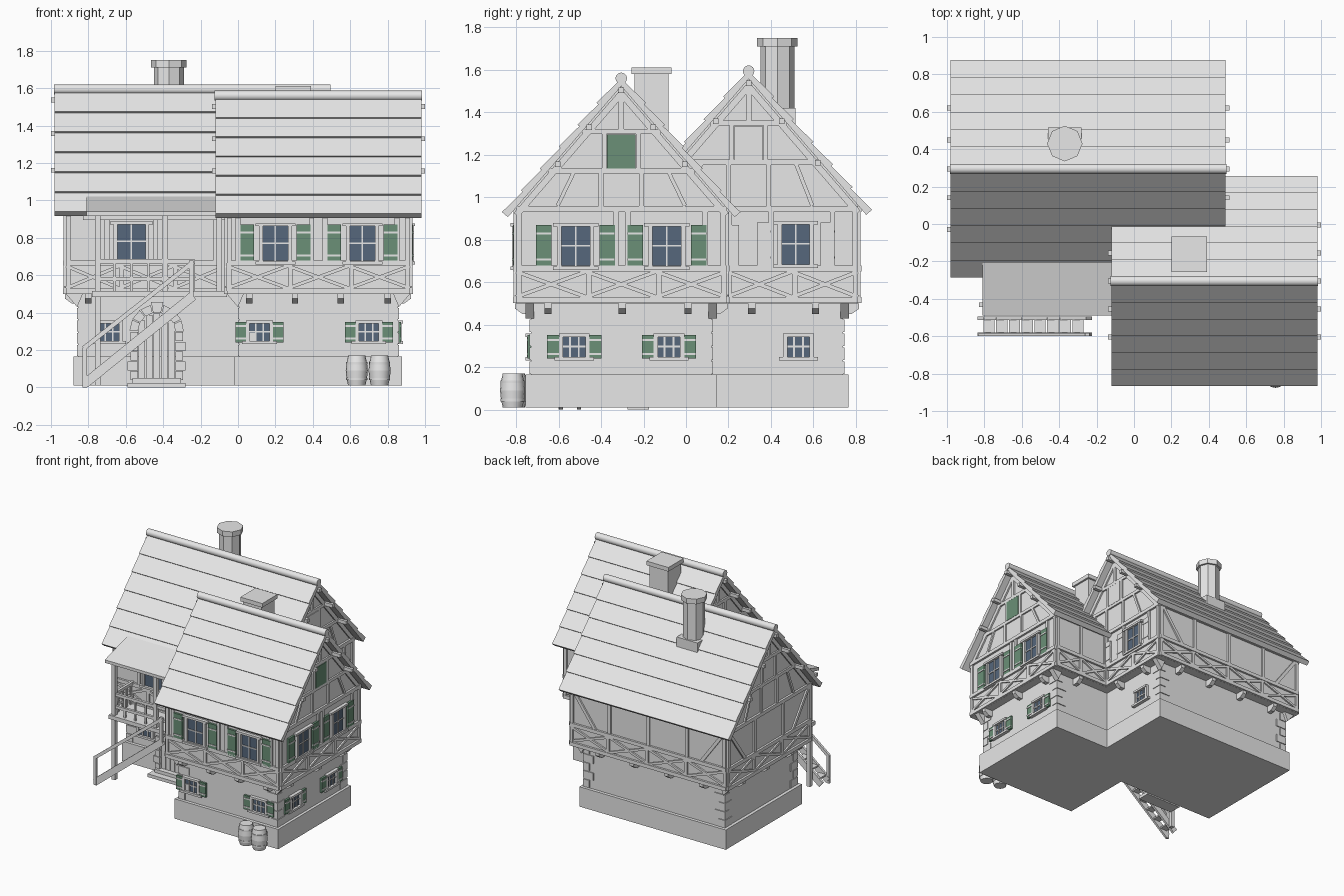
import bpy, bmesh, math
from mathutils import Matrix, Vector

if "Cube" in bpy.data.objects:
    bpy.data.objects.remove(bpy.data.objects["Cube"])


def material(name, rgb):
    m = bpy.data.materials.new(name)
    m.use_nodes = True
    m.diffuse_color = (*rgb, 1)
    m.node_tree.nodes["Principled BSDF"].inputs["Base Color"].default_value = (*rgb, 1)
    return m


GREY = material("light grey", (0.8, 0.8, 0.8))
GREEN = material("shutter green", (0.145, 0.28, 0.185))
GLASS = material("window blue", (0.093, 0.136, 0.2))
parts = {}


def part(name, mat=GREY):
    if name not in parts:
        parts[name] = (bmesh.new(), mat)
    return parts[name][0]


# Local wall frame: x runs along the wall, y points outward, z is up
SWAP = Matrix(((0, 1, 0, 0), (1, 0, 0, 0), (0, 0, 1, 0), (0, 0, 0, 1)))
WORLD = Matrix.Identity(4)


def wall(side, at):
    sign = 1 if side in ("right", "back") else -1
    m = Matrix.Translation((0, at, 0)) @ Matrix.Diagonal((1, sign, 1, 1))
    return SWAP @ m if side in ("right", "left") else m


def prism(name, m, poly, d0, d1, mat=GREY):
    bm = part(name, mat)
    a, b = [[bm.verts.new(m @ Vector((u, d, v))) for u, v in poly] for d in (d0, d1)]
    bm.faces.new(a)
    bm.faces.new(b[::-1])
    for i in range(len(a)):
        j = (i + 1) % len(a)
        bm.faces.new((a[j], a[i], b[i], b[j]))


def box(name, m, u0, u1, d0, d1, v0, v1, mat=GREY):
    prism(name, m, [(u0, v0), (u1, v0), (u1, v1), (u0, v1)], d0, d1, mat)


def strut(name, m, p, q, w=0.025, d0=-0.005, d1=0.012):
    p, q = Vector(p), Vector(q)
    n = (q - p).orthogonal().normalized() * w / 2
    prism(name, m, [p + n, q + n, q - n, p - n], d0, d1)


def cone(name, x, y, z0, z1, r0, r1, seg=8):
    bmesh.ops.create_cone(part(name), cap_ends=True, segments=seg, radius1=r0, radius2=r1,
                          depth=z1 - z0, matrix=Matrix.Translation((x, y, (z0 + z1) / 2)))


def window(m, u, v0, v1, w, bars, gap=0, shutter_w=0, mat=GREEN, h=0.03):
    box("window_glass", m, u - w / 2, u + w / 2, 0, 0.006, v0, v1, GLASS)
    for s in (-1, 1):
        box("window_frame", m, u + s * w / 2 - 0.01, u + s * w / 2 + 0.01, 0, 0.02, v0, v1)
    for v, e in ((v0, 0.03), (v1, h)):
        box("window_frame", m, u - w / 2 - e, u + w / 2 + e, 0, 0.026, v - 0.008, v + 0.008)
    for i in range(1, bars):
        c = u - w / 2 + w * i / bars
        box("window_bars", m, c - 0.004, c + 0.004, 0, 0.013, v0, v1)
    mid = v0 + (v1 - v0) * 0.52
    box("window_bars", m, u - w / 2, u + w / 2, 0, 0.012, mid - 0.004, mid + 0.004)
    if shutter_w:
        for s in (-1, 1):
            shutter(m, u + s * gap, v0, v1, shutter_w, mat)


def shutter(m, c, v0, v1, w, mat):
    name = "green_shutter" if mat is GREEN else "plain_shutter"
    box(name, m, c - w / 2, c + w / 2, 0, 0.016, v0, v1, mat)
    for f in (0.2, 0.8):
        v = v0 + (v1 - v0) * f
        box("shutter_strap", m, c - w / 2, c + w / 2, 0.01, 0.02, v - 0.005, v + 0.005)


# Timber frame of one storey: rails, posts, crossed braces and corbels
def frame(m, u0, u1, cells, posts=(), corbels=(), braces=False):
    for v in (0.515, 0.665, 0.945):
        strut("timber_rail", m, (u0, v), (u1, v), 0.028, d1=0.016)
    for u in (u0 + 0.014, u1 - 0.014, *posts):
        strut("timber_post", m, (u, 0.665), (u, 0.945))
    step = (u1 - u0) / cells
    for i in range(cells):
        a, b = u0 + i * step, u0 + (i + 1) * step
        strut("timber_cross", m, (a, 0.53), (b, 0.65), 0.018)
        strut("timber_cross", m, (a, 0.65), (b, 0.53), 0.018, d1=0.011)
        strut("timber_post", m, (a + 0.012, 0.515), (a + 0.012, 0.665))
    strut("timber_post", m, (u1 - 0.012, 0.515), (u1 - 0.012, 0.665))
    if braces:
        strut("timber_brace", m, (u0 + 0.22, 0.67), (u0 + 0.03, 0.93))
        strut("timber_brace", m, (u1 - 0.22, 0.67), (u1 - 0.03, 0.93))
    for u in corbels:
        prism("corbel", m @ SWAP, [(-0.07, 0.5), (0.005, 0.5), (0.005, 0.475), (-0.03, 0.45), (-0.07, 0.45)],
              u - 0.017, u + 0.017)


def gable(m, yc, hw, apex, slope, lift, panel_mat=None):
    low, high = 1.125 + lift, 1.31 + lift
    for v in (low, high):
        half = (apex - v) / slope
        strut("gable_rail", m, (yc - half, v), (yc + half, v))
    for s in (-1, 1):
        strut("gable_post", m, (yc + s * 0.095, 0.95), (yc + s * 0.095, low), 0.022)
        strut("gable_post", m, (yc + s * 0.08, low), (yc + s * 0.08, high), 0.022)
        strut("gable_rafter", m, (yc, apex - 0.035), (yc + s * hw, apex - 0.035 - slope * hw), 0.03)
        strut("gable_brace", m, (yc + s * 0.3, 0.96), (yc + s * 0.22, low), 0.018)
    strut("gable_post", m, (yc, high), (yc, apex - 0.02))
    if panel_mat:
        box("loft_hatch" if panel_mat is GREEN else "loft_panel", m, yc - 0.066, yc + 0.066,
            0, 0.014, low + 0.01, high - 0.015, panel_mat)


# House wing: plinth, stone storey, jettied storey with gables, stepped roof
def wing(name, x0, x1, yc, hw, apex, slope, roof_hw, purlins):
    y0, y1 = yc - hw, yc + hw
    box(name + "_plinth", WORLD, x0 + 0.04, x1 - 0.043, y0 + 0.045, y1 - 0.045, 0.01, 0.165)
    box(name + "_stone_storey", WORLD, x0 + 0.065, x1 - 0.065, y0 + 0.07, y1 - 0.07, 0.16, 0.51)
    prism(name + "_upper_storey", SWAP, [(y0, 0.5), (y1, 0.5), (y1, apex - slope * hw), (yc, apex),
                                         (y0, apex - slope * hw)], x0, x1)
    d = Vector((1, -slope)).normalized()
    n = Vector((-d.y, d.x))
    length = (roof_hw - 0.026) / d.x
    rows = 6
    for s in (-1, 1):
        pts = [Vector((0, 0)), d * length]
        for i in reversed(range(rows)):
            pts.append(d * length * (i + 1) / rows + n * 0.037)
            pts.append(d * length * i / rows + n * 0.026)
        pts.append(Vector((0, 0.035)))
        prism(name + "_roof", SWAP, [(yc + s * p.x, apex + p.y) for p in pts], x0 - 0.06, x1 + 0.06)
    bmesh.ops.create_cone(part(name + "_ridge"), cap_ends=True, segments=16, radius1=0.027, radius2=0.027,
                          depth=x1 - x0 + 0.13,
                          matrix=Matrix.Translation(((x0 + x1) / 2, yc, apex + 0.037)) @ Matrix.Rotation(math.pi / 2, 4, "Y"))
    for off in purlins:
        for s in (-1, 1) if off else (1,):
            z = apex - slope * off - 0.02
            box("purlin", WORLD, x0 - 0.08, x1 + 0.08, yc + s * off - 0.013, yc + s * off + 0.013, z - 0.013, z + 0.013)
    for cx, sx in ((x0 + 0.06, 1), (x1 - 0.06, -1)):
        for cy, sy in ((y0 + 0.063, 1), (y1 - 0.063, -1)):
            for i in range(5):
                a, b = (0.09, 0.055) if i % 2 else (0.055, 0.09)
                z = 0.168 + i * 0.066
                box("cornerstone", WORLD, *sorted((cx, cx + sx * a)), *sorted((cy, cy + sy * b)), z, z + 0.058)
            # slanted bracket under each jetty corner
            prism("corner_bracket", WORLD, [(cx, 0.43), (cx - sx * 0.06, 0.5), (cx + sx * 0.03, 0.5)],
                  cy - 0.02, cy + 0.02)


wing("front_wing", -0.06, 0.92, -0.305, 0.495, 1.523, 1.155, 0.56, (0, 0.15, 0.3))
wing("rear_wing", -0.92, 0.43, 0.295, 0.515, 1.557, 1.155, 0.58, (0, 0.155, 0.325))

f_front, f_right, f_left = wall("front", -0.8), wall("right", 0.92), wall("left", -0.06)
r_front, r_right = wall("front", -0.22), wall("right", 0.43)
r_left, r_back = wall("left", -0.92), wall("back", 0.81)
frame(f_front, -0.06, 0.92, 3, (0.0, 0.395, 0.465, 0.85), (0.06, 0.305, 0.55, 0.8))
frame(f_right, -0.8, 0.19, 3, (-0.33, -0.275, 0.09), (-0.65, -0.3, 0.01))
frame(f_left, -0.8, -0.22, 2, (-0.5,))
frame(r_front, -0.92, -0.06, 3, (-0.7, -0.44, -0.12), (-0.8,))
frame(r_right, 0.19, 0.81, 2, (0.4, 0.69), (0.31, 0.61))
frame(r_left, -0.22, 0.81, 3, (0.12, 0.47), (0.0, 0.3, 0.6), True)
frame(r_back, -0.92, 0.43, 4, (-0.58, -0.245, 0.09), (-0.7, -0.4, -0.1, 0.2), True)
frame(wall("back", 0.19), 0.43, 0.92, 2, (0.68,), (0.68,))
for m, mat in ((f_right, GREEN), (f_left, None)):
    gable(m, -0.305, 0.495, 1.523, 1.155, 0, mat)
for m, mat in ((r_right, GREY), (r_left, None)):
    gable(m, 0.295, 0.515, 1.557, 1.155, 0.04, mat)

# Windows of the timber storey, then of the stone storey
for m, centres in ((f_front, (0.2, 0.665)), (f_right, (-0.52, -0.09))):
    for u in centres:
        window(m, u, 0.665, 0.87, 0.155, 2, 0.15, 0.073)
window(r_right, 0.517, 0.675, 0.88, 0.15, 2, 0.15, 0.066, GREY)
shutter(r_right, 0.222, 0.675, 0.87, 0.055, GREY)
window(r_front, -0.57, 0.675, 0.88, 0.17, 2)
for m, centres in ((wall("front", -0.73), (0.115, 0.7)), (wall("right", 0.855), (-0.526, -0.08))):
    for u in centres:
        window(m, u, 0.24, 0.35, 0.125, 3, 0.1, 0.056, h=0.01)
window(wall("right", 0.365), 0.53, 0.24, 0.35, 0.125, 3, h=0.01)
window(wall("front", -0.15), -0.69, 0.24, 0.35, 0.125, 3, h=0.01)

# Arched plank door with stone surround and steps
door = wall("front", -0.175)
DX = -0.435
for i in range(5):
    u = DX - 0.08 + i * 0.04
    top = 0.29 + math.sqrt(0.105 ** 2 - (u - DX) ** 2)
    box("door_plank", door, u - 0.018, u + 0.018, -0.03, 0.012, 0.04, top)
for s in (-1, 1):
    for i in range(5):
        e = 0.155 if i % 2 else 0.14
        box("door_jamb", door, *sorted((DX + s * 0.1, DX + s * e)), -0.04, 0.03, 0.04 + i * 0.052, 0.088 + i * 0.052)
for i in range(7):
    a, b = math.pi * i / 7, math.pi * (i + 0.92) / 7
    r = 0.16 if i == 3 else 0.145
    prism("door_arch", door, [(DX + k * math.cos(t), 0.3 + k * math.sin(t))
                              for k, t in ((0.1, a), (r, a), (r, b), (0.1, b))], -0.04, 0.03)
box("door_step", door, DX - 0.155, DX + 0.155, 0, 0.1, 0.0, 0.025)
box("door_step", door, DX - 0.13, DX + 0.13, 0, 0.05, 0.025, 0.05)

# Balcony: floor, posts, railing and lean-to roof
box("balcony_floor", WORLD, -0.78, -0.06, -0.485, -0.2, 0.485, 0.515)
prism("balcony_roof", SWAP, [(-0.49, 0.917), (-0.49, 0.94), (-0.19, 1.025), (-0.19, 0.99)], -0.81, -0.06)
box("balcony_beam", WORLD, -0.83, -0.06, -0.445, -0.42, 0.895, 0.92)
for x, z0, z1 in ((-0.75, 0.01, 0.92), (-0.39, 0.5, 0.92), (-0.1, 0.5, 0.92), (-0.245, 0.5, 0.685)):
    box("balcony_post", WORLD, x - 0.015, x + 0.015, -0.47, -0.44, z0, z1)
rail_front, rail_left = wall("front", -0.455), wall("left", -0.755)
for z in (0.58, 0.675):
    strut("balcony_rail", rail_front, (-0.76, z), (-0.24, z), 0.022, -0.01, 0.01)
    strut("balcony_rail", rail_left, (-0.46, z), (-0.21, z), 0.022, -0.01, 0.01)
for i in range(4):
    x = -0.66 + i * 0.09
    strut("balcony_baluster", rail_front, (x, 0.51), (x, 0.675), 0.015, -0.006, 0.006)
    strut("balcony_baluster", rail_left, (-0.4 + i * 0.05, 0.51), (-0.4 + i * 0.05, 0.675), 0.015, -0.006, 0.006)

# Outside stair with handrail
stair = wall("front", -0.49)
for d in (0.005, 0.09):
    strut("stair_stringer", stair, (-0.82, 0.02), (-0.24, 0.49), 0.05, d, d + 0.018)
for i in range(8):
    x, z = -0.775 + i * 0.068, 0.06 + i * 0.055
    box("stair_tread", stair, x - 0.03, x + 0.03, 0.01, 0.1, z - 0.006, z + 0.006)
strut("stair_handrail", stair, (-0.825, 0.21), (-0.24, 0.67), 0.024, 0.092, 0.11)
for x, z0, z1 in ((-0.82, 0, 0.215), (-0.25, 0.47, 0.68)):
    strut("stair_newel", stair, (x, z0), (x, z1), 0.024, 0.092, 0.11)

# Chimneys
cone("round_chimney", -0.37, 0.43, 1.3, 1.72, 0.08, 0.08)
cone("round_chimney_cap", -0.37, 0.43, 1.71, 1.75, 0.095, 0.095)
box("round_chimney_base", WORLD, -0.46, -0.28, 0.4, 0.515, 1.25, 1.42)
box("square_chimney", WORLD, 0.215, 0.375, -0.243, -0.083, 1.2, 1.59)
box("square_chimney_cap", WORLD, 0.2, 0.39, -0.257, -0.068, 1.58, 1.612)

# Barrels beside the front wall
for x, y in ((0.635, -0.805), (0.757, -0.817)):
    radii = (0.046, 0.055, 0.059, 0.055, 0.046)
    for i in range(4):
        cone("barrels", x, y, 0.01 + i * 0.04, 0.05 + i * 0.04, radii[i], radii[i + 1], 16)
    for z in (0.045, 0.13):
        cone("barrel_hoops", x, y, z - 0.006, z + 0.006, 0.057, 0.057, 16)

for name, (bm, mat) in parts.items():
    bmesh.ops.recalc_face_normals(bm, faces=bm.faces)
    mesh = bpy.data.meshes.new(name)
    bm.to_mesh(mesh)
    bm.free()
    mesh.materials.append(mat)
    ob = bpy.data.objects.new(name, mesh)
    bpy.context.collection.objects.link(ob)
    if "barrel" in name or "ridge" in name:
        bpy.ops.object.select_all(action="DESELECT")
        ob.select_set(True)
        bpy.context.view_layer.objects.active = ob
        bpy.ops.object.shade_smooth_by_angle(angle=math.radians(40))
